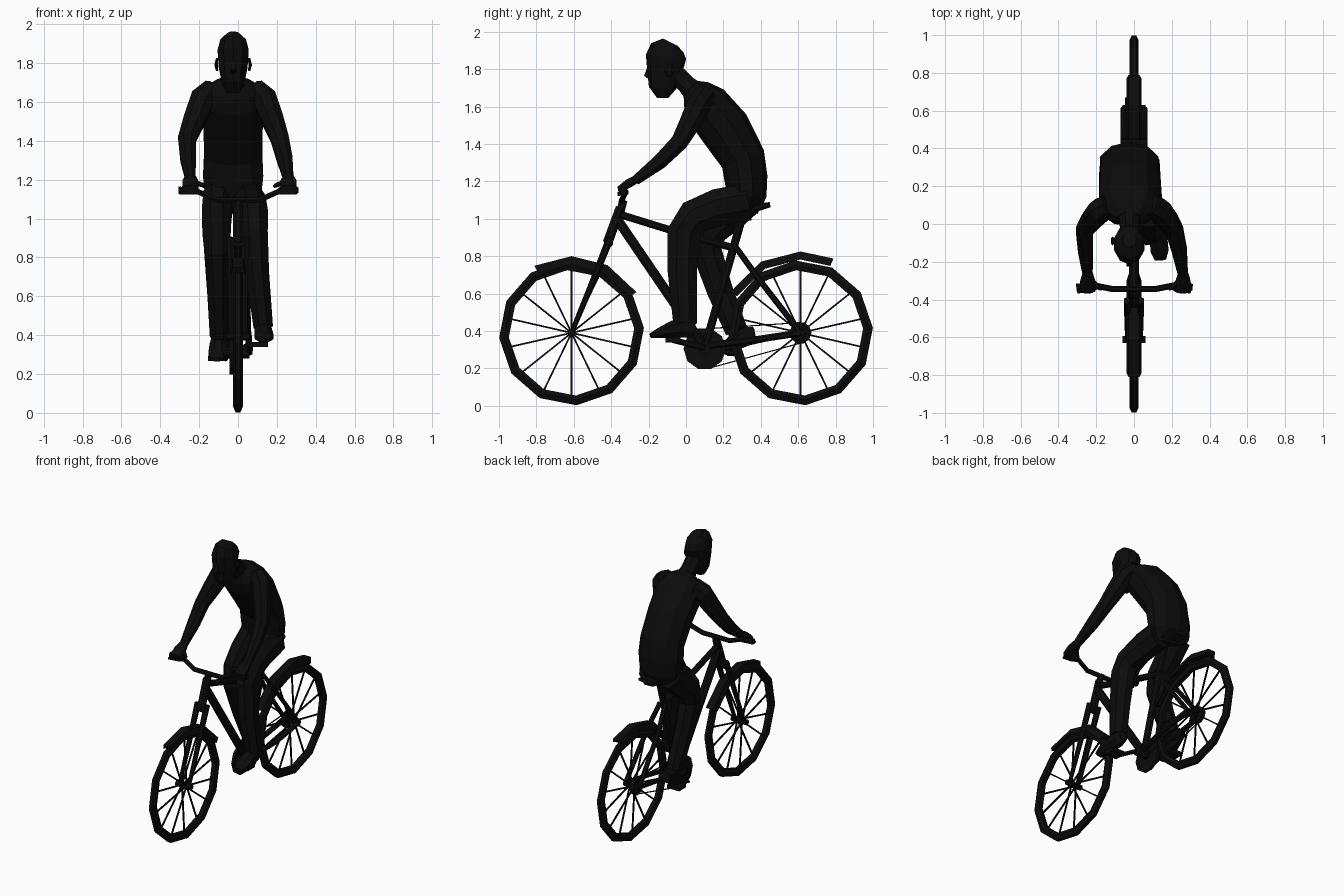
import bpy, bmesh, math
from mathutils import Vector

black = bpy.data.materials.new("matte_black")
black.diffuse_color = (0.0035, 0.0035, 0.0035, 1)


def finish(name, bm):
    bmesh.ops.recalc_face_normals(bm, faces=bm.faces)
    me = bpy.data.meshes.new(name)
    bm.to_mesh(me)
    bm.free()
    me.materials.append(black)
    ob = bpy.data.objects.new(name, me)
    bpy.context.collection.objects.link(ob)
    return ob


def skin_rings(bm, rings, closed=False):
    n = len(rings[0])
    pairs = list(zip(rings, rings[1:]))
    if closed:
        pairs.append((rings[-1], rings[0]))
    for a, b in pairs:
        for i in range(n):
            j = (i + 1) % n
            bm.faces.new((a[i], a[j], b[j], b[i]))
    if not closed:
        bm.faces.new(rings[0])
        bm.faces.new(rings[-1])


def add_loft(bm, pts, radii, sides=8):
    """Tube through points; each radius is a number or (width, depth)."""
    pts = [Vector(p) for p in pts]
    if not isinstance(radii, (list, tuple)):
        radii = [radii] * len(pts)
    across = max(abs((pts[-1] - pts[0]).normalized().x), 0) > 0.8
    ref = Vector((0, 0, 1)) if across else Vector((1, 0, 0))
    rings = []
    for i, p in enumerate(pts):
        t = (pts[min(i + 1, len(pts) - 1)] - pts[max(i - 1, 0)]).normalized()
        u = (ref - t * ref.dot(t)).normalized()
        v = t.cross(u)
        w, d = radii[i] if isinstance(radii[i], tuple) else (radii[i], radii[i])
        ring = []
        for k in range(sides):
            a = 2 * math.pi * (k + 0.5) / sides
            k_out = 1 / math.cos(math.pi / sides)
            ring.append(bm.verts.new(p + (u * w * math.cos(a) + v * d * math.sin(a)) * k_out))
        rings.append(ring)
    skin_rings(bm, rings)


def loft(name, pts, radii, sides=8):
    bm = bmesh.new()
    add_loft(bm, pts, radii, sides)
    return finish(name, bm)


def sweep(name, cy, cz, profile, angles, closed):
    """Sweep a (radius, x) profile about an axis along x."""
    bm = bmesh.new()
    rings = []
    for deg in angles:
        a = math.radians(deg)
        rings.append([bm.verts.new((x, cy + r * math.cos(a), cz + r * math.sin(a)))
                      for r, x in profile])
    skin_rings(bm, rings, closed)
    return finish(name, bm)


HUB_Z = 0.39
FRONT_Y, REAR_Y = -0.612, 0.612

# Wheels: twelve-sided tyres, spokes and hubs
tyre = [(0.336, -0.016), (0.36, -0.025), (0.388, -0.012),
        (0.388, 0.012), (0.36, 0.025), (0.336, 0.016)]
for side, y in (("front", FRONT_Y), ("rear", REAR_Y)):
    sweep(side + "_tyre", y, HUB_Z, tyre, [4 + 30 * i for i in range(12)], True)
    bm = bmesh.new()
    for i in range(14):
        a = math.radians(90 + i * 360 / 14)
        x = 0.018 * (-1) ** i
        add_loft(bm, [(x, y, HUB_Z), (0, y + 0.342 * math.cos(a), HUB_Z + 0.342 * math.sin(a))],
                 0.0045, 4)
    finish(side + "_spokes", bm)
    loft(side + "_hub", [(-0.06, y, HUB_Z), (0.06, y, HUB_Z)], 0.018)

# Mudguards
def guard(r0, r1):
    return [(r0, -0.04), (r1, -0.028), (r1, 0.028), (r0, 0.04), (r0 + 0.012, 0.026), (r0 + 0.012, -0.026)]
sweep("front_mudguard", FRONT_Y, HUB_Z, guard(0.365, 0.41), [119, 90, 62, 32], False)
sweep("rear_mudguard", REAR_Y, HUB_Z, guard(0.392, 0.435), [66, 90, 119, 150], False)

# Frame tubes
BB = (0, 0.10, 0.31)
SEAT_JOINT = (0, 0.27, 0.84)
loft("head_tube", [(0, -0.35, 1.06), (0, -0.42, 0.87)], 0.026)
loft("top_tube", [(0, -0.36, 1.025), (0, -0.02, 0.92), SEAT_JOINT], 0.02)
loft("down_tube", [(0, -0.37, 1.0), BB], 0.026)
loft("seat_tube", [BB, (0, 0.31, 1.04)], 0.022)
loft("bottom_bracket", [(-0.06, 0.10, 0.31), (0.06, 0.10, 0.31)], 0.03)
loft("fork_crown", [(-0.042, -0.415, 0.87), (0.042, -0.415, 0.87)], 0.024)
for side, s in (("left", 1), ("right", -1)):
    loft(side + "_fork_leg", [(s * 0.036, -0.405, 0.90), (s * 0.036, -0.50, 0.66),
                              (s * 0.036, FRONT_Y, HUB_Z)], [0.018, 0.015, 0.011], 6)
    loft(side + "_seat_stay", [(s * 0.02, 0.265, 0.85), (s * 0.045, 0.38, 0.69),
                               (s * 0.055, REAR_Y, HUB_Z)], 0.014, 6)
    loft(side + "_chain_stay", [(s * 0.02, 0.10, 0.32), (s * 0.055, 0.35, 0.35),
                                (s * 0.055, REAR_Y, HUB_Z)], 0.016, 6)

# Saddle
loft("saddle", [(0, 0.15, 1.055), (0, 0.27, 1.055), (0, 0.37, 1.06), (0, 0.45, 1.075)],
     [(0.02, 0.014), (0.035, 0.02), (0.075, 0.024), (0.065, 0.014)])

# Stem, bar, grips and brake levers
loft("stem", [(0, -0.35, 1.04), (0, -0.335, 1.10)], 0.022)
loft("handlebar", [(-0.30, -0.335, 1.145), (-0.21, -0.325, 1.14), (-0.11, -0.345, 1.095),
                   (0.11, -0.345, 1.095), (0.21, -0.325, 1.14), (0.31, -0.335, 1.145)], 0.014, 6)
for side, s in (("left", 1), ("right", -1)):
    loft(side + "_grip", [(s * 0.21, -0.327, 1.142), (s * 0.305, -0.335, 1.145)], 0.019)
    loft(side + "_brake_lever", [(s * 0.19, -0.335, 1.135), (s * 0.23, -0.358, 1.135),
                                 (s * 0.30, -0.36, 1.13)], 0.007, 4)

# Drivetrain
loft("chain_ring", [(-0.045, 0.10, 0.305), (-0.025, 0.10, 0.305)], 0.108, 10)
loft("rear_cog", [(-0.048, REAR_Y, HUB_Z), (-0.022, REAR_Y, HUB_Z)], 0.056, 10)
loft("chain_top", [(-0.035, 0.11, 0.412), (-0.035, REAR_Y, 0.445)], 0.003, 4)
loft("chain_bottom", [(-0.035, 0.12, 0.20), (-0.035, REAR_Y, 0.335)], 0.003, 4)
for side, s, py, pz in (("left", 1, -0.07, 0.352), ("right", -1, 0.26, 0.28)):
    loft(side + "_crank", [(s * 0.06, 0.10, 0.31), (s * 0.065, py, pz)], 0.014, 6)
    loft(side + "_pedal", [(s * 0.06, py, pz), (s * 0.155, py, pz)], [(0.013, 0.04)] * 2, 4)

# Rider torso and neck
CX = -0.025
spine = [(0.31, 1.04, 0.11, 0.07), (0.325, 1.12, 0.145, 0.10), (0.32, 1.22, 0.155, 0.11),
         (0.305, 1.32, 0.15, 0.115), (0.21, 1.48, 0.152, 0.13), (0.105, 1.61, 0.16, 0.12),
         (0.055, 1.67, 0.13, 0.085), (0.025, 1.70, 0.065, 0.05)]
loft("torso", [(CX, y, z) for y, z, w, d in spine], [(w, d) for y, z, w, d in spine], 10)
loft("neck", [(CX, 0.06, 1.66), (CX, 0.0, 1.72), (CX, -0.07, 1.79)], [0.065, 0.05, 0.05])

# Rider head, nose and ears
skull = [(-0.125, 1.645, 0.032, 0.028), (-0.125, 1.70, 0.058, 0.07), (-0.115, 1.78, 0.074, 0.088),
         (-0.107, 1.865, 0.08, 0.103), (-0.10, 1.915, 0.066, 0.085), (-0.085, 1.945, 0.035, 0.04)]
loft("head", [(CX, y, z) for y, z, w, d in skull], [(w, d) for y, z, w, d in skull], 10)
loft("nose", [(CX, -0.20, 1.81), (CX, -0.21, 1.765), (CX, -0.195, 1.755)], [0.007, 0.014, 0.01], 4)
for side, s in (("left", 1), ("right", -1)):
    x = CX + s * 0.082
    loft(side + "_ear", [(x, -0.09, 1.76), (x + s * 0.006, -0.09, 1.79), (x, -0.085, 1.825)],
         [(0.006, 0.012), (0.009, 0.022), (0.006, 0.012)], 6)

# Rider arms and hands
for side, sh, el, ha in (("left", 0.12, 0.215, 0.26), ("right", -0.165, -0.262, -0.245)):
    s = 1 if ha > 0 else -1
    loft(side + "_arm",
         [(sh - s * 0.04, 0.10, 1.66), (sh + s * 0.015, 0.07, 1.615), ((sh + el) / 2 + s * 0.01, 0.02, 1.51),
          (el, -0.035, 1.41), ((el + ha) / 2 + s * 0.003, -0.14, 1.305), (ha, -0.27, 1.205)],
         [0.06, 0.064, 0.056, 0.046, 0.04, 0.026])
    loft(side + "_hand", [(ha, -0.26, 1.215), (ha, -0.305, 1.19), (ha, -0.35, 1.16), (ha, -0.345, 1.125)],
         [(0.026, 0.022), (0.04, 0.024), (0.042, 0.02), (0.036, 0.012)])
    loft(side + "_thumb", [(ha - s * 0.01, -0.29, 1.19), (ha - s * 0.055, -0.335, 1.175),
                           (ha - s * 0.075, -0.345, 1.165)], [0.014, 0.012, 0.008], 6)

# Rider legs, one knee raised and one trailing
loft("left_leg", [(0.055, 0.33, 1.09), (0.065, 0.17, 1.06), (0.08, 0.04, 1.01), (0.085, -0.01, 0.93),
                  (0.10, -0.02, 0.72), (0.13, -0.005, 0.44)],
     [(0.08, 0.10), (0.08, 0.10), (0.074, 0.092), (0.068, 0.09), (0.06, 0.078), (0.05, 0.063)])
loft("right_leg", [(-0.10, 0.32, 1.11), (-0.11, 0.22, 1.02), (-0.11, 0.13, 0.93), (-0.108, 0.11, 0.83),
                   (-0.102, 0.18, 0.62), (-0.095, 0.27, 0.40)],
     [(0.078, 0.10), (0.076, 0.10), (0.072, 0.088), (0.066, 0.08), (0.056, 0.07), (0.05, 0.06)])

# Shoes
loft("left_shoe", [(0.13, 0.05, 0.42), (0.13, 0.01, 0.425), (0.13, -0.07, 0.41), (0.135, -0.14, 0.39),
                   (0.14, -0.19, 0.375)],
     [(0.03, 0.04), (0.04, 0.06), (0.046, 0.045), (0.048, 0.028), (0.03, 0.012)])
loft("right_shoe", [(-0.095, 0.37, 0.385), (-0.095, 0.32, 0.375), (-0.10, 0.26, 0.34), (-0.105, 0.20, 0.30),
                    (-0.11, 0.155, 0.275)],
     [(0.03, 0.035), (0.04, 0.055), (0.046, 0.045), (0.048, 0.028), (0.03, 0.012)])
